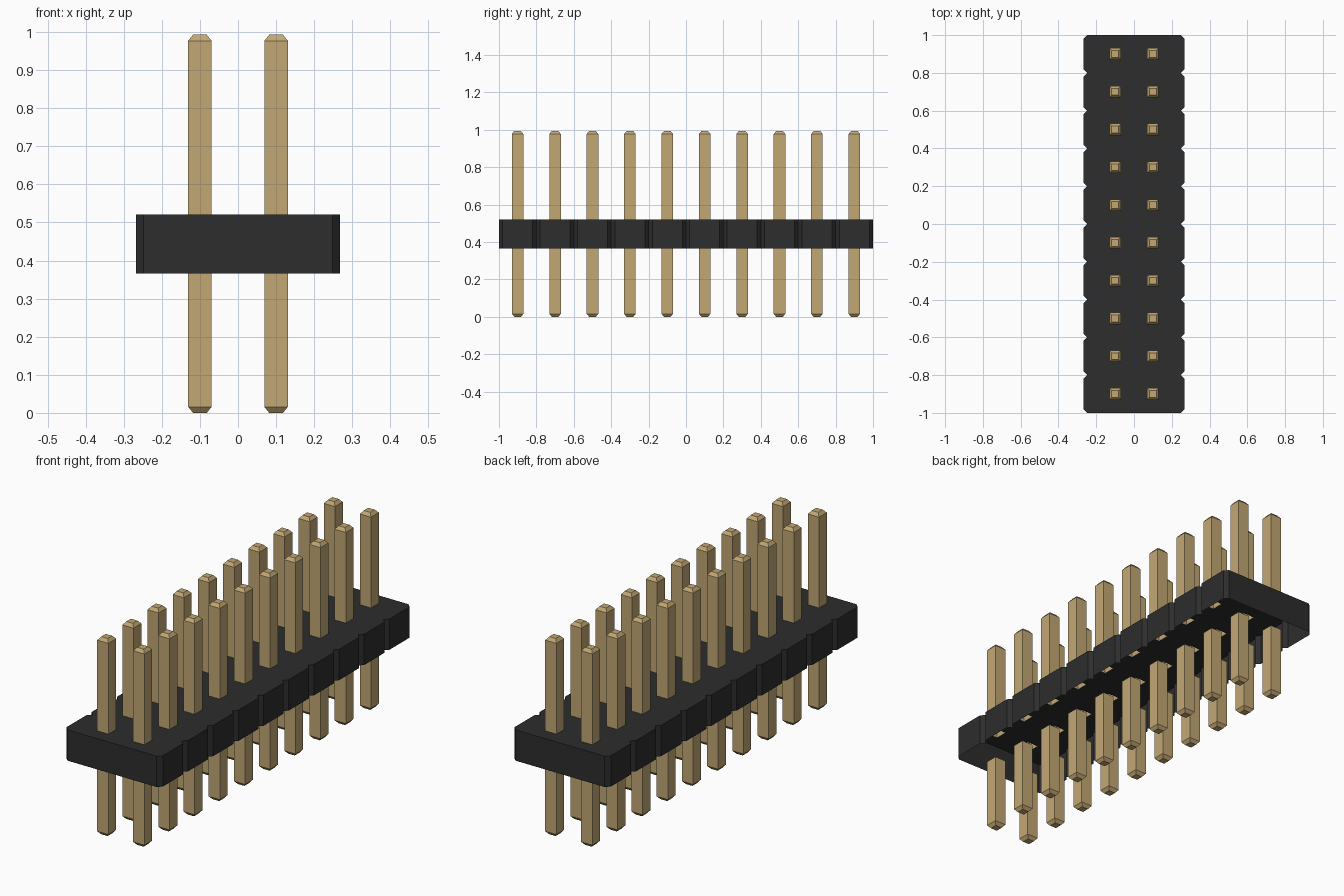
import bpy
import bmesh

cube = bpy.data.objects.get("Cube")
if cube:
    bpy.data.objects.remove(cube)

ROWS, PITCH = 10, 0.2
HALF_W, CHAMFER = 0.268, 0.02
BODY_LOW, BODY_HIGH = 0.366, 0.521
PIN_HALF, TIP_HALF, TIP_DEPTH, PIN_TOP = 0.031, 0.018, 0.016, 0.993


def material(name, color):
    mat = bpy.data.materials.new(name)
    mat.use_nodes = True
    mat.diffuse_color = color
    mat.node_tree.nodes["Principled BSDF"].inputs["Base Color"].default_value = color
    return mat


black = material("black plastic", (0.026, 0.026, 0.026, 1))
gold = material("gold metal", (0.54, 0.39, 0.175, 1))


def to_mesh(bm, name, mat):
    mesh = bpy.data.meshes.new(name)
    bm.to_mesh(mesh)
    bm.free()
    mesh.materials.append(mat)
    return mesh


def add_object(name, mesh, location=(0, 0, 0)):
    obj = bpy.data.objects.new(name, mesh)
    obj.location = location
    bpy.context.collection.objects.link(obj)
    return obj


def ring(bm, points, z):
    return [bm.verts.new((x, y, z)) for x, y in points]


def bridge(bm, low, high):
    n = len(low)
    for i in range(n):
        j = (i + 1) % n
        bm.faces.new((low[i], low[j], high[j], high[i]))


def square(half, cx=0, cy=0):
    return [(cx + half * sx, cy + half * sy)
            for sx, sy in ((-1, -1), (1, -1), (1, 1), (-1, 1))]


# Pin grid positions
row_y = [(i - (ROWS - 1) / 2) * PITCH for i in range(ROWS)]
grid = [(x, y) for x in (-PITCH / 2, PITCH / 2) for y in row_y]

# Body outline: a column of chamfered segments, counter-clockwise
side = []
for i, y in enumerate(row_y):
    y0, y1 = y - PITCH / 2, y + PITCH / 2
    side += [(HALF_W - CHAMFER, y0), (HALF_W, y0 + CHAMFER), (HALF_W, y1 - CHAMFER)]
side.append((HALF_W - CHAMFER, ROWS * PITCH / 2))
outline = side + [(-x, -y) for x, y in side]

# Housing: open-bottomed shell whose top is pierced by the pins
bm = bmesh.new()
low = ring(bm, outline, BODY_LOW)
high = ring(bm, outline, BODY_HIGH)
bridge(bm, low, high)
loops = [high] + [ring(bm, square(PIN_HALF, x, y), BODY_HIGH) for x, y in grid]
edges = []
for loop in loops:
    for a, b in zip(loop, loop[1:] + loop[:1]):
        edges.append(bm.edges.get((a, b)) or bm.edges.new((a, b)))
bmesh.ops.triangle_fill(bm, use_beauty=True, use_dissolve=False,
                        edges=edges, normal=(0, 0, 1))
bm.normal_update()
for face in bm.faces:
    if face.normal.z < -0.5:
        face.normal_flip()
add_object("housing", to_mesh(bm, "housing", black))


# Square pin ending in a bevelled tip, open where it meets the housing
def pin_mesh(name, base_z, tip_z):
    up = 1 if tip_z > base_z else -1
    bm = bmesh.new()
    base = ring(bm, square(PIN_HALF), base_z)
    neck = ring(bm, square(PIN_HALF), tip_z - up * TIP_DEPTH)
    tip = ring(bm, square(TIP_HALF), tip_z)
    bridge(bm, base, neck)
    bridge(bm, neck, tip)
    bm.faces.new(tip)
    if up < 0:
        bmesh.ops.reverse_faces(bm, faces=bm.faces[:])
    return to_mesh(bm, name, gold)


upper = pin_mesh("upper_pin", BODY_HIGH, PIN_TOP)
lower = pin_mesh("lower_pin", BODY_LOW, 0)
for i, (x, y) in enumerate(grid, 1):
    add_object(f"upper_pin_{i}", upper, (x, y, 0))
    add_object(f"lower_pin_{i}", lower, (x, y, 0))
